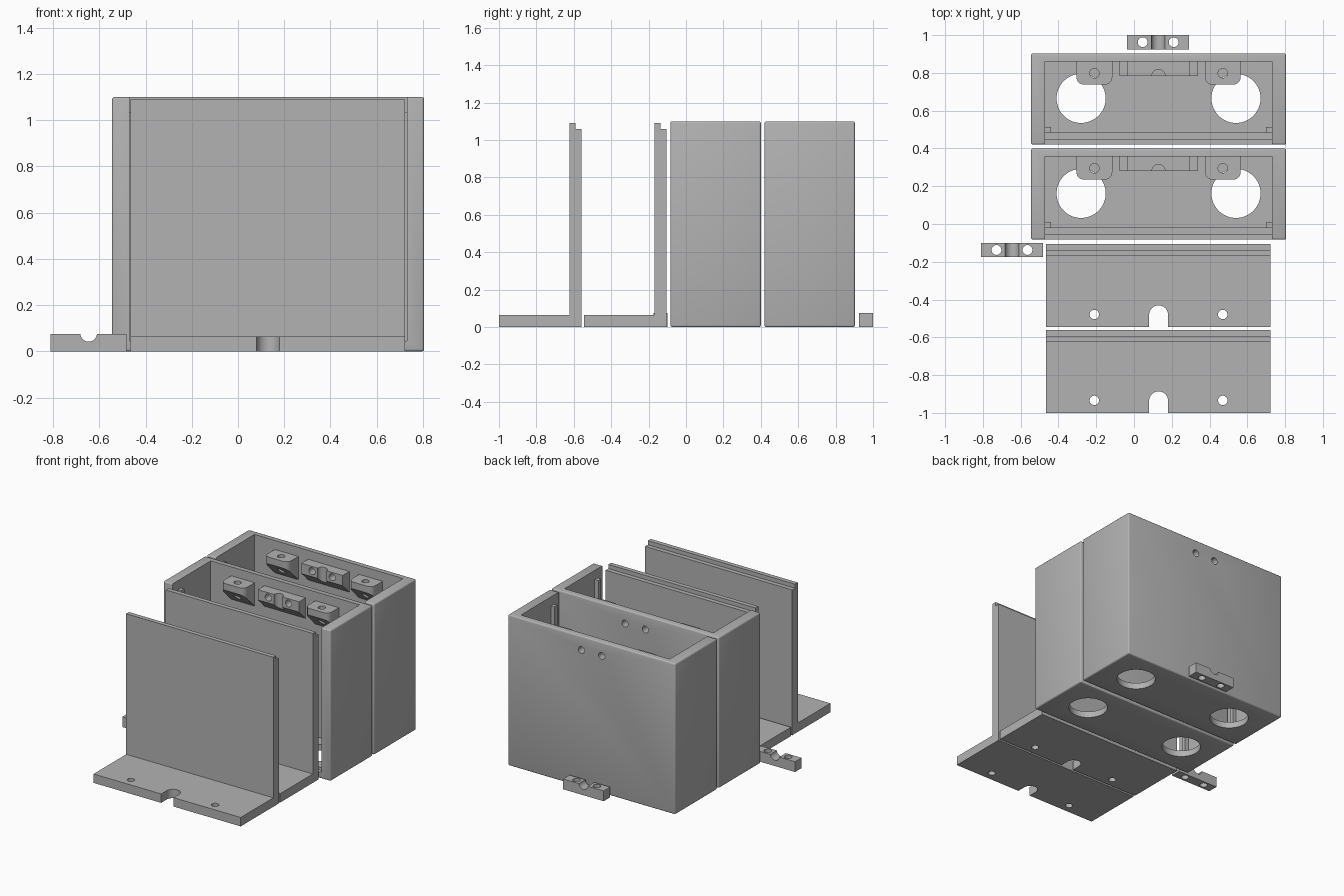
import bpy, bmesh, math
from mathutils import Vector

if "Cube" in bpy.data.objects:
    bpy.data.objects.remove(bpy.data.objects["Cube"])

grey = bpy.data.materials.new("plain_grey")
grey.diffuse_color = (0.45, 0.45, 0.45, 1)
grey.use_nodes = True
grey.node_tree.nodes["Principled BSDF"].inputs["Base Color"].default_value = grey.diffuse_color


def prism(name, pts, vec):
    """Extrude a closed 3D outline along vec."""
    bm = bmesh.new()
    face = bm.faces.new([bm.verts.new(p) for p in pts])
    ext = bmesh.ops.extrude_face_region(bm, geom=[face])
    verts = [g for g in ext["geom"] if isinstance(g, bmesh.types.BMVert)]
    bmesh.ops.translate(bm, verts=verts, vec=Vector(vec))
    bmesh.ops.recalc_face_normals(bm, faces=bm.faces)
    me = bpy.data.meshes.new(name)
    bm.to_mesh(me)
    bm.free()
    me.materials.append(grey)
    ob = bpy.data.objects.new(name, me)
    bpy.context.collection.objects.link(ob)
    return ob


def block(name, x0, x1, y0, y1, z0, z1):
    return prism(name, [(x0, y0, z0), (x1, y0, z0), (x1, y1, z0), (x0, y1, z0)],
                 (0, 0, z1 - z0))


def rod(axis, center, r, length, n=40):
    """Cylinder cutter along y or z, centred on center."""
    c, pts = Vector(center), []
    for i in range(n):
        a = 2 * math.pi * (i + 0.5) / n
        u, v = r * math.cos(a), r * math.sin(a)
        pts.append(c + (Vector((u, v, -length / 2)) if axis == "z"
                        else Vector((u, -length / 2, v))))
    return prism("cutter", pts, (0, 0, length) if axis == "z" else (0, length, 0))


def bake(ob):
    """Apply the modifiers of an object."""
    dg = bpy.context.evaluated_depsgraph_get()
    me = bpy.data.meshes.new_from_object(ob.evaluated_get(dg))
    ob.modifiers.clear()
    ob.data = me


def cut(ob, *cutters):
    for c in cutters:
        m = ob.modifiers.new("cut", "BOOLEAN")
        m.operation, m.solver, m.object = "DIFFERENCE", "EXACT", c
        bake(ob)
        bpy.data.objects.remove(c)


def smooth(ob):
    bpy.ops.object.select_all(action="DESELECT")
    ob.select_set(True)
    bpy.context.view_layer.objects.active = ob
    bpy.ops.object.shade_smooth_by_angle(angle=math.radians(30))


MID = 0.13            # centre line of boxes and lids
BOLT = 0.082          # clamp screw offset
TAB = 0.34            # lid screw offset


def case(y, tag):
    """Open-fronted box; y is its front edge."""
    back = y + 0.44   # inner face of the back wall
    shell = block("case_" + tag, -0.545, 0.805, y, y + 0.483, 0, 1.1)
    bev = shell.modifiers.new("round", "BEVEL")
    bev.width, bev.segments = 0.01, 3
    bake(shell)
    cut(shell,
        block("cutter", -0.47, 0.73, y - 0.1, back, 0.045, 1.3),
        block("cutter", -0.47, 0.73, y + 0.031, y + 0.062, 0.012, 0.2),   # lid groove
        *[rod("z", (MID + s * 0.41, y + 0.245, 0.02), 0.13, 0.2, 64) for s in (-1, 1)],
        *[rod("y", (MID + s * BOLT, back, 1.0), 0.025, 0.3) for s in (-1, 1)])
    smooth(shell)

    # lid stops along the side walls
    block("left_stop_" + tag, -0.475, -0.44, y + 0.062, y + 0.093, 0.04, 1.035)
    block("right_stop_" + tag, 0.70, 0.735, y + 0.062, y + 0.093, 0.04, 1.035)

    # rounded screw tabs with sloped undersides
    for s, side in ((-1, "left"), (1, "right")):
        cx, front, r, h = MID + s * TAB, back - 0.122, 0.04, 0.095
        pts = [(cx + h, back + 0.01, 0.86), (cx - h, back + 0.01, 0.86)]
        for ox, a0 in ((-h + r, 180), (h - r, 270)):
            for i in range(9):
                a = math.radians(a0 + i * 90 / 8)
                pts.append((cx + ox + r * math.cos(a), front + r + r * math.sin(a), 0.86))
        tab = prism(side + "_screw_tab_" + tag, pts, (0, 0, 0.175))
        x0 = cx - 0.2
        cut(tab,
            prism("cutter", [(x0, front - 0.03, 1.015), (x0, back + 0.03, 0.835),
                             (x0, back + 0.03, 0.7), (x0, front - 0.03, 0.7)], (0.4, 0, 0)),
            rod("z", (cx, back - 0.062, 0.95), 0.025, 0.4))
        smooth(tab)

    # cable clamp seat with upright groove
    f, x0 = back - 0.077, MID - 0.166
    seat = prism("clamp_seat_" + tag, [(x0, f, 1.035), (x0, back + 0.01, 1.035),
                                       (x0, back + 0.01, 0.875), (x0, f, 0.96)], (0.332, 0, 0))
    cut(seat, rod("z", (MID, f, 0.95), 0.035, 0.4),
        *[rod("y", (MID + s * BOLT, back, 1.0), 0.025, 0.4) for s in (-1, 1)])
    smooth(seat)
    # low rib on the floor under the seat
    block("floor_rib_" + tag, MID - 0.208, MID + 0.208, f, back + 0.01, 0.03, 0.075)


def lid(y, tag):
    """L-shaped cover; y is the front edge of its foot."""
    x0 = -0.465
    prof = [(0, 0), (0.44, 0), (0.44, 1.06), (0.408, 1.06), (0.408, 1.09),
            (0.376, 1.09), (0.376, 0.065), (0, 0.065)]
    ob = prism("lid_" + tag, [(x0, y + a, z) for a, z in prof], (1.187, 0, 0))
    cut(ob,
        rod("z", (MID, y + 0.064, 0.03), 0.05, 0.2),
        block("cutter", MID - 0.0499, MID + 0.0499, y - 0.1, y + 0.064, -0.1, 0.2),
        *[rod("z", (MID + s * TAB, y + 0.066, 0.03), 0.025, 0.2) for s in (-1, 1)])
    smooth(ob)


def clamp(cx, y, tag):
    """Loose cable clamp with a half-round groove on top."""
    ob = block("cable_clamp_" + tag, cx - 0.164, cx + 0.164, y, y + 0.075, 0, 0.075)
    cut(ob, rod("y", (cx, y + 0.04, 0.078), 0.036, 0.3),
        *[rod("z", (cx + s * BOLT, y + 0.0375, 0.04), 0.026, 0.3) for s in (-1, 1)])
    smooth(ob)


case(-0.083, "front")
case(0.42, "rear")
lid(-1.0, "front")
lid(-0.545, "rear")
clamp(-0.646, -0.175, "left")
clamp(0.128, 0.925, "rear")
